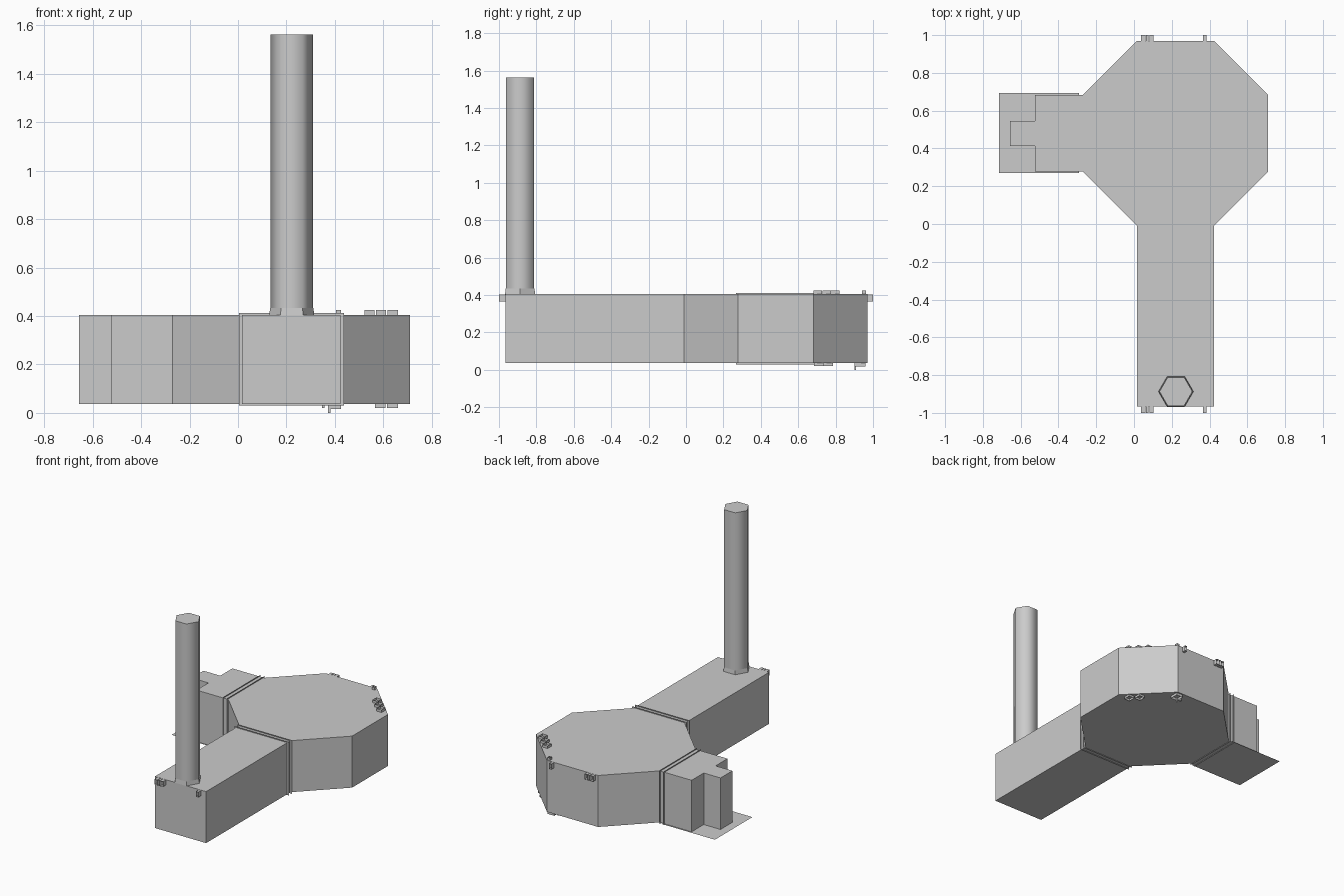
import bpy, bmesh, math

if "Cube" in bpy.data.objects:
    bpy.data.objects.remove(bpy.data.objects["Cube"])

Z0, Z1 = 0.036, 0.405        # floor and roof heights shared by the rooms


def finish(name, bm):
    bmesh.ops.recalc_face_normals(bm, faces=bm.faces)
    mesh = bpy.data.meshes.new(name)
    bm.to_mesh(mesh)
    bm.free()
    ob = bpy.data.objects.new(name, mesh)
    bpy.context.collection.objects.link(ob)
    return ob


def prism(name, outline, z0=Z0, z1=Z1):
    """Extrude a flat outline from z0 to z1."""
    bm = bmesh.new()
    face = bm.faces.new([bm.verts.new((x, y, z0)) for x, y in outline])
    top = bmesh.ops.extrude_face_region(bm, geom=[face], use_keep_orig=True)["geom"]
    for v in top:
        if isinstance(v, bmesh.types.BMVert):
            v.co.z = z1
    return finish(name, bm)


def sheet(name, corners):
    bm = bmesh.new()
    bm.faces.new([bm.verts.new(c) for c in corners])
    return finish(name, bm)


def tube(name, rings, sides=6, phase=0.0):
    """Open tube through (centre, radius) rings, stacked along z."""
    bm = bmesh.new()
    loops = []
    for (cx, cy, cz), r in rings:
        loops.append([bm.verts.new((cx + r * math.cos(phase + math.tau * i / sides),
                                    cy + r * math.sin(phase + math.tau * i / sides), cz))
                      for i in range(sides)])
    for lo, hi in zip(loops, loops[1:]):
        for i in range(sides):
            j = (i + 1) % sides
            bm.faces.new((lo[i], lo[j], hi[j], hi[i]))
    return finish(name, bm)


def stud(name, lo, hi, axis):
    """Small open-ended rectangular rim, extruded along one axis."""
    bm = bmesh.new()
    bmesh.ops.create_cube(bm, size=1)
    for v in bm.verts:
        v.co = [lo[k] if v.co[k] < 0 else hi[k] for k in range(3)]
    bm.normal_update()
    caps = [f for f in bm.faces if abs(f.normal[axis]) > 0.9]
    bmesh.ops.delete(bm, geom=caps, context='FACES_ONLY')
    return finish(name, bm)


# Octagonal main room
cx, cy, half, side = 0.22, 0.48, 0.49, 0.203
prism("main_room", [(cx + side, cy + half), (cx + half, cy + side),
                    (cx + half, cy - side), (cx + side, cy - half),
                    (cx - side, cy - half), (cx - half, cy - side),
                    (cx - half, cy + side), (cx - side, cy + half)])

# Front corridor and stepped side arm
prism("corridor", [(0.017, -0.965), (0.423, -0.965), (0.423, -0.01), (0.017, -0.01)])
prism("side_arm", [(-0.27, 0.277), (-0.27, 0.683), (-0.523, 0.683), (-0.523, 0.546),
                   (-0.656, 0.546), (-0.656, 0.412), (-0.523, 0.412), (-0.523, 0.277)])

# Thin ground plate under the side arm
zp = Z0 - 0.001
sheet("arm_plate", [(-0.715, 0.27, zp), (-0.29, 0.27, zp), (-0.29, 0.694, zp), (-0.715, 0.694, zp)])

# Paired joint flanges where the arms meet the room
a, b = 0.03, 0.412
for i, d in enumerate((0.0, 0.032)):
    y, x = -0.015 - d, -0.276 - d
    sheet(f"corridor_flange_{i}", [(0.005, y, a), (0.437, y, a), (0.437, y, b), (0.005, y, b)])
    sheet(f"arm_flange_{i}", [(x, 0.268, a), (x, 0.693, a), (x, 0.693, b), (x, 0.268, b)])

# Six-sided chimney with a flared collar
px, py = 0.222, -0.887
chimney = tube("chimney", [((px, py, 0.40), 0.087), ((px, py, 1.562), 0.087)])
for p in chimney.data.polygons:
    p.use_smooth = True
sheet("chimney_cap", [(px + 0.087 * math.cos(math.tau * i / 6),
                       py + 0.087 * math.sin(math.tau * i / 6), 1.562) for i in range(6)])
tube("chimney_collar", [((px, py, 0.404), 0.093), ((px, py, 0.434), 0.089)])

# Small rims on the end walls, same layout front and back
for end, s in (("front", -1), ("back", 1)):
    y0, y1 = sorted((s * 0.965, s * 1.0))
    for i, (x0, x1) in enumerate(((0.037, 0.06), (0.064, 0.078), (0.082, 0.104), (0.366, 0.384))):
        stud(f"{end}_rim_{i}", (x0, y0, 0.366), (x1, y1, 0.404), 1)

# Small rims on the roof and underside of the room
for i in range(3):
    x, y = 0.522 + 0.048 * i, 0.775 - 0.046 * i
    stud(f"roof_rim_{i}", (x, y, Z1), (x + 0.042, y + 0.045, 0.424), 2)
stud("roof_rim_small", (0.405, 0.94, Z1), (0.425, 0.963, 0.424), 2)
for i in range(2):
    x, y = 0.565 + 0.05 * i, 0.735 - 0.05 * i
    stud(f"floor_rim_{i}", (x, y, 0.02), (x + 0.045, y + 0.05, Z0), 2)
stud("floor_rim_wide", (0.372, 0.90, 0.017), (0.425, 0.96, Z0), 2)
stud("floor_pin_short", (0.347, 0.905, 0.02), (0.357, 0.915, Z0), 2)
stud("floor_pin_long", (0.372, 0.90, 0.0), (0.382, 0.91, Z0), 2)
